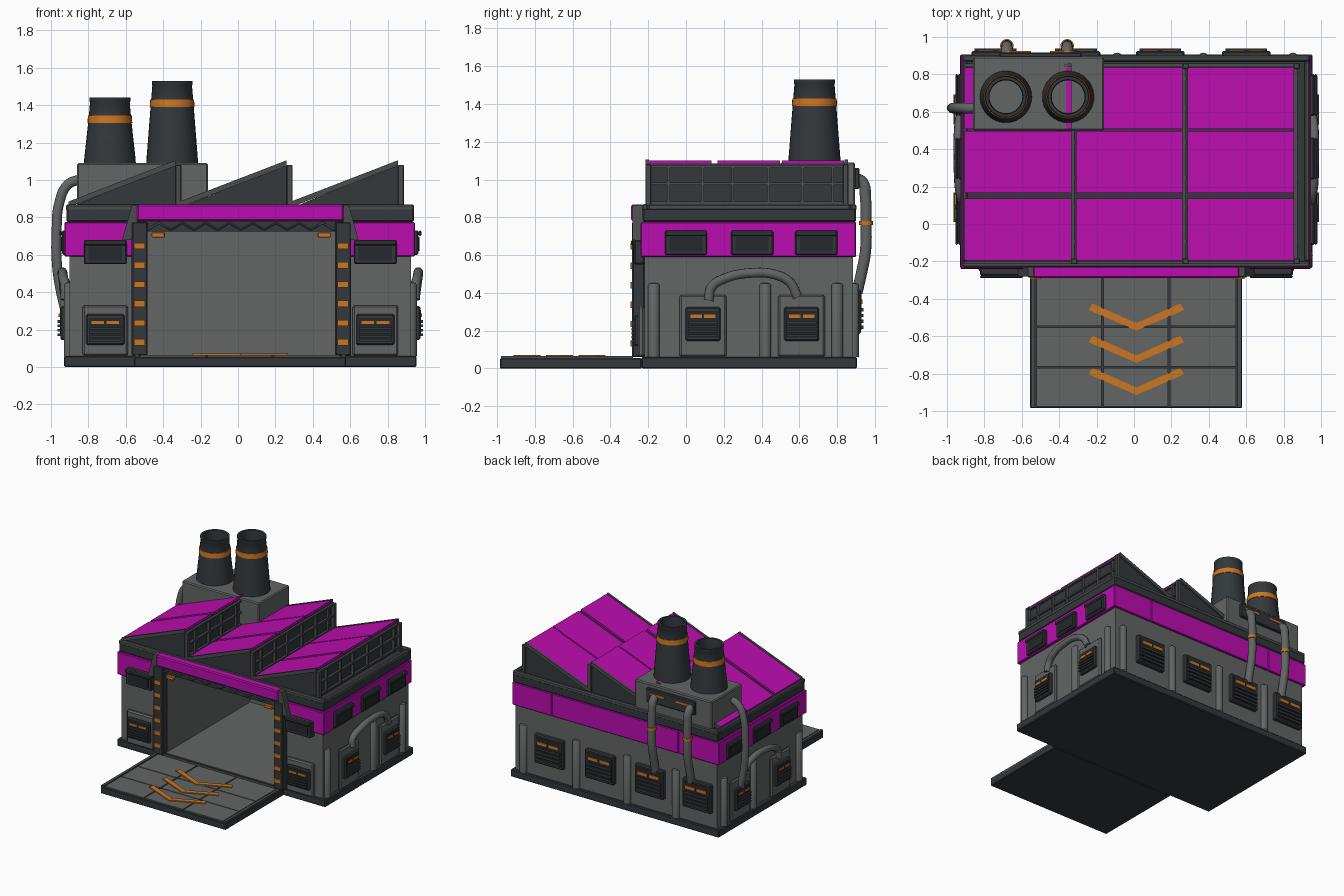
import bpy, bmesh, math
from mathutils import Vector

cube = bpy.data.objects.get("Cube")
if cube:
    bpy.data.objects.remove(cube, do_unlink=True)


def material(name, *rgb):
    m = bpy.data.materials.new(name)
    m.use_nodes = True
    m.diffuse_color = (*rgb, 1)
    m.node_tree.nodes["Principled BSDF"].inputs["Base Color"].default_value = (*rgb, 1)
    return m


grey = material("wall grey", .125, .13, .13)
trim = material("trim grey", .07, .075, .076)
dark = material("dark steel", .033, .04, .045)
black = material("vent black", .018, .021, .024)
magenta = material("magenta panel", .5, .004, .43)
orange = material("warning orange", .6, .18, .015)

# Building envelope
CX, LEFT, RIGHT, FRONT, BACK = .0125, -.9, .925, -.22, .885
FLOOR, EAVES = .06, .865


def finish(name, bm, mat, bevel=0, smooth=False):
    bmesh.ops.recalc_face_normals(bm, faces=bm.faces)
    mesh = bpy.data.meshes.new(name)
    bm.to_mesh(mesh)
    bm.free()
    mesh.materials.append(mat)
    ob = bpy.data.objects.new(name, mesh)
    bpy.context.collection.objects.link(ob)
    if bevel:
        mod = ob.modifiers.new("Bevel", 'BEVEL')
        mod.width = bevel
        mod.segments = 1
    if smooth:
        activate(ob)
        bpy.ops.object.shade_smooth_by_angle(angle=math.radians(40))
    return ob


def activate(ob):
    bpy.ops.object.select_all(action='DESELECT')
    ob.select_set(True)
    bpy.context.view_layer.objects.active = ob


def boxes(name, mat, items, bevel=0):
    bm = bmesh.new()
    for x0, x1, y0, y1, z0, z1 in items:
        for v in bmesh.ops.create_cube(bm, size=1)["verts"]:
            v.co = Vector((x1 if v.co.x > 0 else x0, y1 if v.co.y > 0 else y0,
                           z1 if v.co.z > 0 else z0))
    return finish(name, bm, mat, bevel)


def prism(name, mat, points, start, depth, axis='y', bevel=0):
    bm = bmesh.new()
    place = (lambda a, b: (a, start, b)) if axis == 'y' else (lambda a, b: (a, b, start))
    face = bm.faces.new([bm.verts.new(place(a, b)) for a, b in points])
    new = bmesh.ops.extrude_face_region(bm, geom=[face])["geom"]
    shift = (0, depth, 0) if axis == 'y' else (0, 0, depth)
    bmesh.ops.translate(bm, vec=shift, verts=[g for g in new if isinstance(g, bmesh.types.BMVert)])
    return finish(name, bm, mat, bevel)


def lathe(name, mat, profile, x, y, steps=32):
    bm = bmesh.new()
    rings = [[bm.verts.new((x + r * math.cos(math.tau * i / steps), y + r * math.sin(math.tau * i / steps), z))
              for i in range(steps)] for r, z in profile]
    for low, high in zip(rings, rings[1:]):
        for i in range(steps):
            j = (i + 1) % steps
            bm.faces.new((low[i], low[j], high[j], high[i]))
    return finish(name, bm, mat, smooth=True)


def pipe(name, mat, points, radius, kind='BEZIER'):
    data = bpy.data.curves.new(name, 'CURVE')
    data.dimensions = '3D'
    data.bevel_depth, data.bevel_resolution = radius, 3
    data.use_fill_caps = True
    data.resolution_u = 6
    spline = data.splines.new(kind)
    knots = spline.bezier_points if kind == 'BEZIER' else spline.points
    knots.add(len(points) - 1)
    for knot, p in zip(knots, points):
        if kind == 'BEZIER':
            knot.co = p
            knot.handle_left_type = knot.handle_right_type = 'AUTO'
        else:
            knot.co = (*p, 1)
    data.materials.append(mat)
    ob = bpy.data.objects.new(name, data)
    bpy.context.collection.objects.link(ob)
    activate(ob)
    bpy.ops.object.convert(target='MESH')
    bpy.ops.object.shade_smooth_by_angle(angle=math.radians(40))


# Box placed on a wall: u runs along the wall, w stands out from it
def on_wall(side, u0, u1, z0, z1, w0, w1):
    if side == "front":
        return u0, u1, FRONT - w1, FRONT - w0, z0, z1
    if side == "back":
        return u0, u1, BACK + w0, BACK + w1, z0, z1
    if side == "right":
        return RIGHT + w0, RIGHT + w1, u0, u1, z0, z1
    return LEFT - w1, LEFT - w0, u0, u1, z0, z1


def vent(side, u, z, half, tall, out):
    name, low, high = side + "_vent", z - tall / 2, z + tall / 2
    boxes(name, dark, [on_wall(side, u - half, u + half, low, high, 0, out)], .008)
    rim = half * .86
    boxes(name + "_panel", black, [on_wall(side, u - rim, u + rim, low + .02, high - .02, out, out + .003)])
    step = tall * .13
    boxes(name + "_slats", dark, [on_wall(side, u - rim, u + rim, low + step * (i + .9),
          low + step * (i + 1.5), out, out + .014) for i in range(4)])
    boxes(name + "_lights", orange, [on_wall(side, u + s * half * .4 - half * .33, u + s * half * .4 + half * .33,
          high - tall * .32, high - tall * .22, out, out + .009) for s in (-1, 1)])


def window(side, u, z, half, out):
    name = side + "_window"
    boxes(name, dark, [on_wall(side, u - half, u + half, z - .065, z + .065, 0, out),
                       on_wall(side, u - half, u + half, z + .035, z + .065, out, out + .015)], .007)
    boxes(name + "_pane", black, [on_wall(side, u - half * .78, u + half * .78, z - .045, z + .03, out, out + .006)])


def rib(side, u):
    x, y = {"front": (u, FRONT), "back": (u, BACK), "right": (RIGHT, u), "left": (LEFT, u)}[side]
    lathe(side + "_rib", grey, [(.031, FLOOR), (.031, .44), (.024, .45), (.001, .452)], x, y, 16)


# Base, walls and hollow hall
boxes("base", dark, [(-.93, .955, -.235, .905, 0, FLOOR)], .006)
boxes("walls", grey, [(LEFT, -.485, FRONT, BACK, FLOOR, .78), (.52, RIGHT, FRONT, BACK, FLOOR, .78),
                      (-.485, .52, .85, BACK, FLOOR, .78), (-.485, .52, FRONT, .85, .735, .78)])
boxes("hall_floor", grey, [(-.485, .52, -.24, .85, FLOOR, FLOOR + .005)])

# Coloured band, eaves and gutter rail
boxes("band", magenta, [(-.928, -.56, -.24, .9, .59, .775), (.585, .945, -.24, .9, .59, .775),
                        (-.56, .585, .86, .9, .59, .775)], .005)
boxes("eaves", dark, [(-.918, .94, -.23, .9, .775, .85)], .008)
boxes("gutter_rail", trim, [(-.92, .942, -.232, -.2, .835, .87), (-.92, .942, .87, .902, .835, .87),
                            (-.92, -.89, -.2, .87, .835, .87), (.912, .942, -.2, .87, .835, .87)], .008)

# Sawtooth roof
PITCH, RUN, PEAK = .595, .57, 1.085
for k in range(3):
    a = -.905 + k * PITCH
    b = a + RUN
    prism("roof_gable", dark, [(a, EAVES - .015), (b, EAVES - .015), (b, PEAK)], -.2, 1.045)
    slope = [(a, EAVES), (b, PEAK), (b, PEAK + .016), (a, EAVES + .016)]
    for y in (-.195, .167, .507):
        prism("roof_panel", magenta, slope, y, .33)
    edge = [(a, EAVES - .01), (b, PEAK - .01), (b, PEAK + .02), (a, EAVES + .02)]
    for y in (-.215, .84):
        prism("gable_edge", trim, edge, y, .018)
    boxes("gable_post", trim, [(b, b + .032, y, y + .03, EAVES - .02, PEAK - .005) for y in (-.215, .83)], .004)
    boxes("skylight_bars", trim, [(b, b + .022, y, y + .014, EAVES, PEAK - .01) for y in (-.1, .08, .24, .43, .61, .77)]
          + [(b, b + .018, -.2, .84, z, z + .014) for z in (.87, .97, 1.062)])

# Door frame with hazard stripes, truss, header and brackets
for s in (-1, 1):
    c = CX + .005 + s * .544
    boxes("door_pillar", dark, [(c - .042, c + .042, -.285, FRONT, FLOOR, .775)], .006)
    boxes("hazard_stripes", orange, [(c - .03, c + .03, -.294, -.284, z, z + .034)
                                     for z in [.115 + .103 * i for i in range(6)]])
    boxes("door_lamp", orange, [(c - s * .1 - .036, c - s * .1 + .036, -.275, -.24, .692, .72)], .004)
    prism("door_bracket", trim, [(CX + s * h, z) for h, z in
          ((.55, .865), (.58, .865), (.632, .68), (.585, .68), (.55, .78))], -.282, .06)
boxes("header", magenta, [(-.54, .565, -.29, -.225, .78, .868)], .008)
boxes("truss_beam", dark, [(-.49, .525, -.262, FRONT, .725, .78)])
pipe("truss_zigzag", trim, [(-.485 + i * .0625, -.266, .77 if i % 2 else .734) for i in range(17)], .006, 'POLY')

# Loading ramp with plates and chevrons
boxes("ramp", dark, [(-.555, .578, -.985, -.235, 0, .054)], .005)
boxes("ramp_plates", grey, [(x0, x1, y0, y1, .05, .063) for x0, x1 in ((-.522, -.173), (-.163, .182), (.192, .545))
                            for y0, y1 in ((-.975, -.769), (-.761, -.553), (-.545, -.285))])
boxes("ramp_rails", trim, [(-.552, -.53, -.98, -.28, .05, .066), (.553, .575, -.98, -.28, .05, .066)])
for k in range(3):
    tip = -.57 - k * .172
    prism("chevron", orange, [(CX, tip), (CX + .255, tip + .11), (CX + .235, tip + .145), (CX, tip + .04),
                              (CX - .235, tip + .145), (CX - .255, tip + .11)], .062, .009, 'z')

# Front vents and windows
for s in (-1, 1):
    u = CX + s * .722
    boxes("front_housing", grey, [on_wall("front", u - .122, u + .122, FLOOR, .33, 0, .035)], .01)
    vent("front", u, .2, .102, .165, .055)
    window("front", u, .615, .115, .055)

# Side vents, windows, ribs and looping pipes
for side, s in (("left", -1), ("right", 1)):
    for u in (.09, .612):
        boxes(side + "_housing", grey, [on_wall(side, u - .124, u + .124, FLOOR, .39, 0, .026)], .01)
        vent(side, u, .235, .092, .18, .05)
    for u in (0, .35, .69):
        window(side, u, .665, .112, .04)
    for u in (-.17, .42, .8):
        rib(side, u)
    x = CX + s * .935
    pipe(side + "_loop_pipe", grey, [(x, .12, .36), (x, .135, .43), (x + s * .012, .21, .478), (x + s * .016, .34, .505),
         (x + s * .016, .47, .497), (x + s * .01, .55, .455), (x, .59, .38)], .026)

# Back vents and ribs
for u in (-.74, -.31, .14, .6):
    vent("back", u, .3, .13, .235, .04)
for u in (-.53, -.09, .37, .85):
    rib("back", u)

# Chimney block with chimneys
boxes("chimney_block", grey, [(-.86, -.16, .5, .895, .86, 1.09)], .008)
boxes("block_grille", dark, [(-.72, -.28, .89, .918, .95, 1.06)], .006)
boxes("grille_lights", orange, [(x, x + .13, .916, .924, 1.015, 1.03) for x in (-.68, -.45)])
for x, top, band in ((-.685, 1.44, 1.325), (-.352, 1.53, 1.41)):
    lathe("chimney", dark, [(.139, 1.085), (.137, 1.115), (.114, band), (.106, top - .025), (.109, top - .02),
                            (.109, top), (.092, top), (.088, top - .06), (.1, 1.092)], x, .68)
    lathe("chimney_ring", orange, [(.11, band - .02), (.12, band - .02), (.117, band + .02), (.105, band + .02)], x, .68)

# Exhaust pipes
for x in (-.68, -.357):
    pipe("back_exhaust", grey, [(x, .89, 1.01), (x, .935, .985), (x, .95, .9), (x, .953, .77), (x, .95, .62),
                                (x, .93, .51), (x, .905, .4)], .031)
    lathe("exhaust_ring", orange, [(.03, .758), (.036, .758), (.036, .78), (.03, .78)], x, .953, 20)
pipe("left_exhaust", grey, [(-.84, .62, 1.005), (-.91, .62, .975), (-.955, .62, .88), (-.97, .62, .72),
                            (-.968, .62, .55), (-.95, .62, .42), (-.925, .62, .31)], .028)
